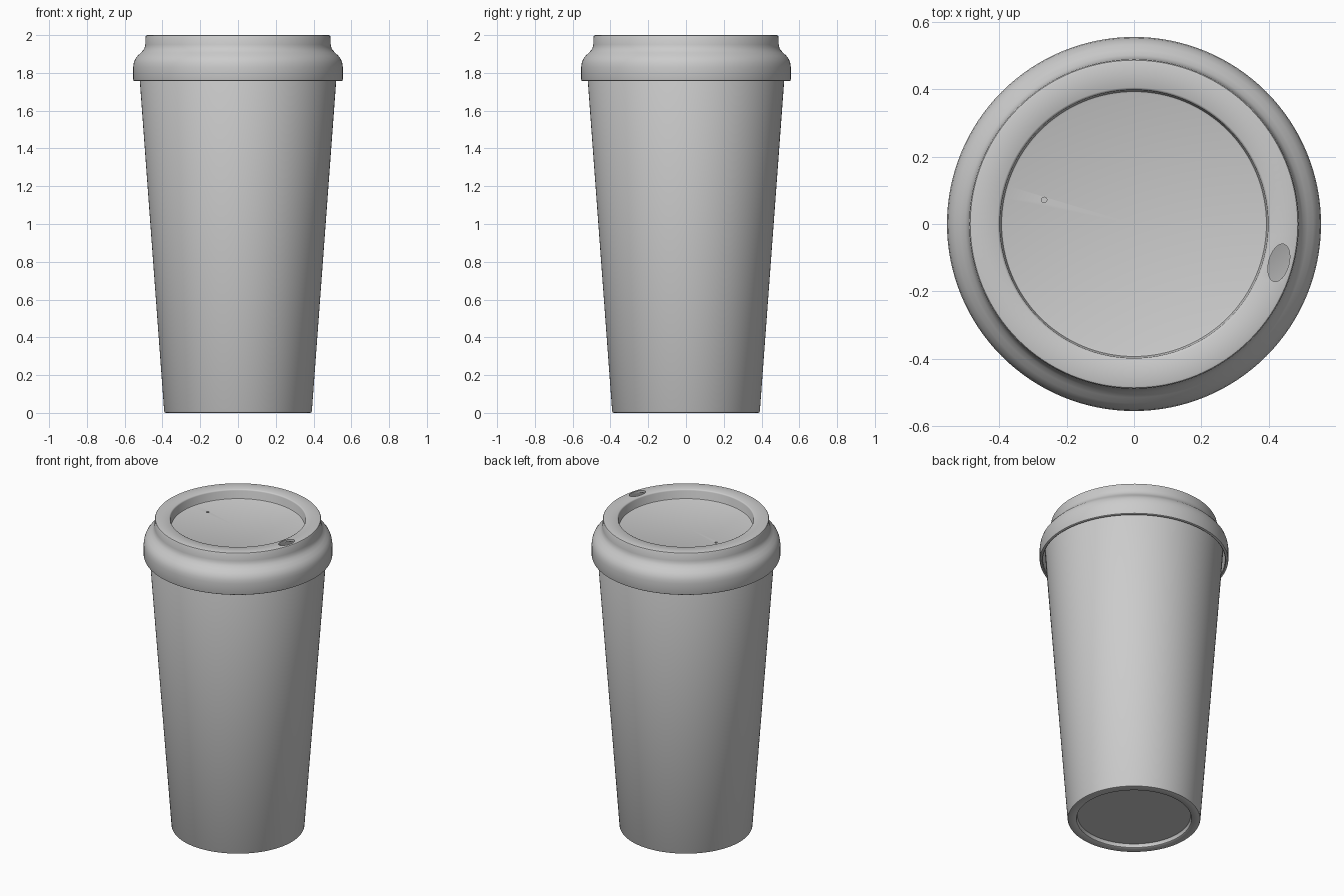
import bpy, bmesh, math
from mathutils import Vector

if "Cube" in bpy.data.objects:
    bpy.data.objects.remove(bpy.data.objects["Cube"])

SEGMENTS = 128
TILT = math.radians(-15)   # direction of the drinking hole


def lathe(name, profile):
    """Revolve an (r, z) profile around the z axis."""
    bm = bmesh.new()
    verts = [bm.verts.new((r, 0, z)) for r, z in profile]
    edges = [bm.edges.new(pair) for pair in zip(verts, verts[1:])]
    bmesh.ops.spin(bm, geom=verts + edges, cent=(0, 0, 0), axis=(0, 0, 1),
                   angle=math.tau, steps=SEGMENTS, use_duplicate=False)
    bmesh.ops.remove_doubles(bm, verts=bm.verts, dist=0.0001)
    bmesh.ops.recalc_face_normals(bm, faces=bm.faces)
    mesh = bpy.data.meshes.new(name)
    bm.to_mesh(mesh)
    bm.free()
    obj = bpy.data.objects.new(name, mesh)
    bpy.context.collection.objects.link(obj)
    return obj


def activate(obj):
    bpy.ops.object.select_all(action='DESELECT')
    obj.select_set(True)
    bpy.context.view_layer.objects.active = obj


def cut_hole(target, radius, center_z, half_height, rx, ry):
    """Punch an elliptical hole at a signed distance along the tilt line."""
    x, y = radius * math.cos(TILT), radius * math.sin(TILT)
    bpy.ops.mesh.primitive_cylinder_add(vertices=48, radius=1, depth=2,
                                        location=(x, y, center_z),
                                        rotation=(0, 0, TILT))
    cutter = bpy.context.object
    cutter.scale = (rx, ry, half_height)
    cutter.hide_render = True
    mod = target.modifiers.new("hole", 'BOOLEAN')
    mod.operation = 'DIFFERENCE'
    mod.solver = 'EXACT'
    mod.object = cutter
    activate(target)
    bpy.ops.object.modifier_apply(modifier=mod.name)
    bpy.data.objects.remove(cutter)


# Tapered hollow cup with a recessed base
cup = lathe("cup", [
    (0, 0.025), (0.333, 0.025), (0.336, 0.022), (0.338, 0.003), (0.342, 0),
    (0.383, 0), (0.388, 0.002), (0.391, 0.008), (0.526, 1.84),
    (0.524, 1.845), (0.512, 1.845), (0.508, 1.84), (0.375, 0.05), (0, 0.05)])

# Lid shell: skirt, shoulder, raised rim, sunken centre, then the underside
lid = lathe("lid", [
    (0, 1.94), (0.388, 1.94), (0.393, 1.942), (0.395, 1.947),
    (0.398, 1.992), (0.400, 1.997), (0.405, 2.0),
    (0.480, 2.0), (0.486, 1.998), (0.489, 1.993),
    (0.491, 1.95), (0.494, 1.935), (0.501, 1.921), (0.515, 1.906),
    (0.532, 1.890), (0.545, 1.872), (0.552, 1.852), (0.555, 1.83),
    (0.555, 1.765), (0.553, 1.759), (0.548, 1.756), (0.540, 1.756),
    (0.536, 1.76), (0.536, 1.845), (0.525, 1.872), (0.49, 1.905),
    (0.478, 1.93), (0.476, 1.985), (0.412, 1.985), (0.407, 1.925), (0, 1.925)])

# Drinking hole in the rim and a small vent in the sunken centre
cut_hole(lid, 0.445, 2.0, 0.04, 0.030, 0.057)
cut_hole(lid, -0.276, 1.935, 0.03, 0.008, 0.008)

for part in (cup, lid):
    activate(part)
    bpy.ops.object.shade_smooth_by_angle(angle=math.radians(40))
